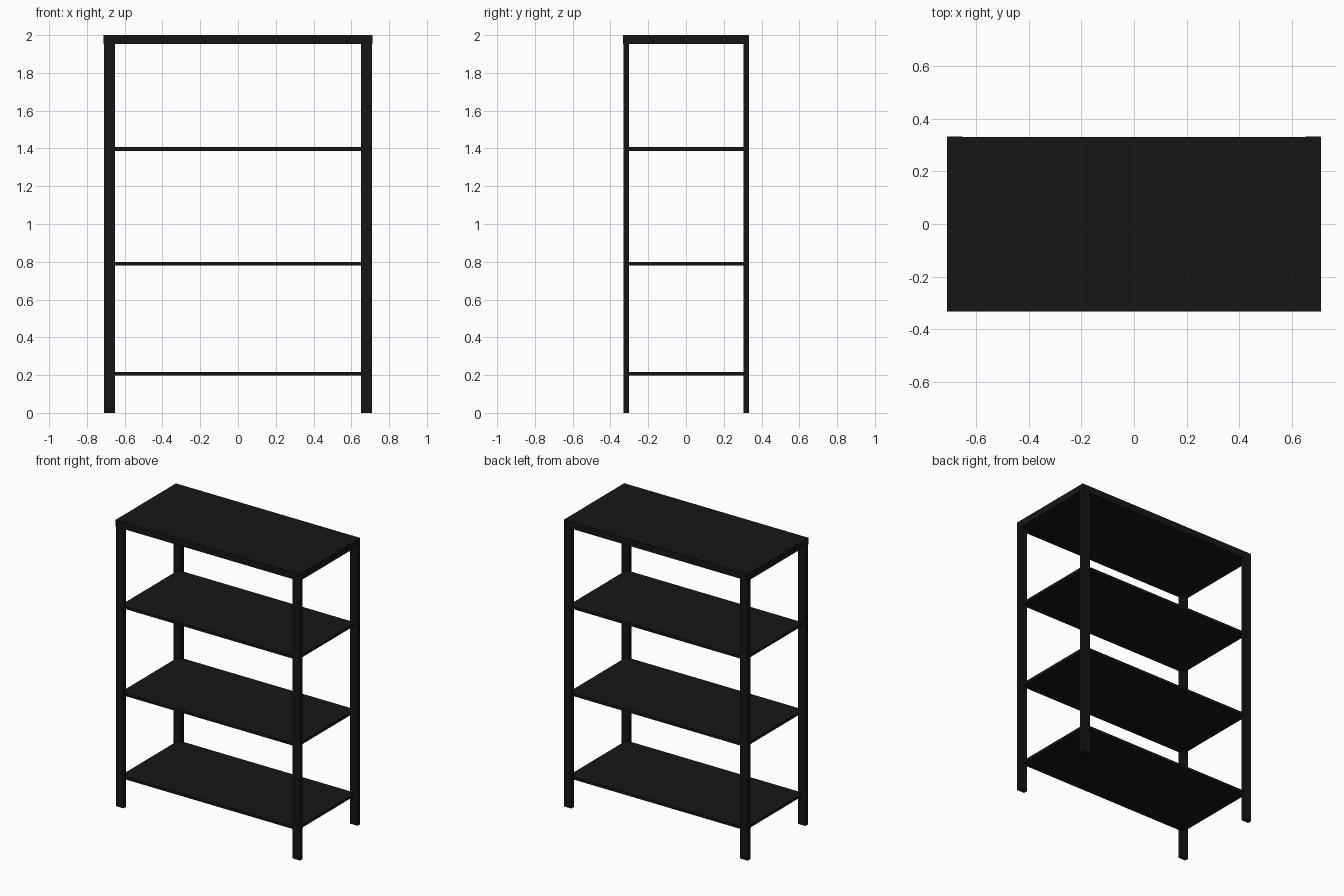
import bpy

if "Cube" in bpy.data.objects:
    bpy.data.objects.remove(bpy.data.objects["Cube"])

black = bpy.data.materials.new("black_metal")
black.diffuse_color = (0.008, 0.008, 0.008, 1)
black.use_nodes = True
black.node_tree.nodes["Principled BSDF"].inputs["Base Color"].default_value = black.diffuse_color


def box(name, lo, hi):
    """Axis-aligned box between two corners."""
    bpy.ops.mesh.primitive_cube_add(
        size=1, location=[(a + b) / 2 for a, b in zip(lo, hi)])
    ob = bpy.context.object
    ob.name = name
    ob.scale = [b - a for a, b in zip(lo, hi)]
    bpy.ops.object.transform_apply(location=False, rotation=False, scale=True)
    ob.data.materials.append(black)
    return ob


# Four flat legs, running the full height
for side, x in (("left", -0.681), ("right", 0.681)):
    for end, y in (("front", -0.316), ("back", 0.319)):
        box(f"{end}_{side}_leg",
            (x - 0.029, y - 0.0145, 0), (x + 0.029, y + 0.0145, 1.998))

# Thick top board, set slightly forward of the back legs
box("top_board", (-0.711, -0.334, 1.952), (0.711, 0.331, 2.0))

# Thin shelves ending inside the legs
for name, z in (("lower", 0.208), ("middle", 0.79), ("upper", 1.397)):
    box(f"{name}_shelf",
        (-0.683, -0.318, z - 0.0095), (0.683, 0.319, z + 0.0095))
